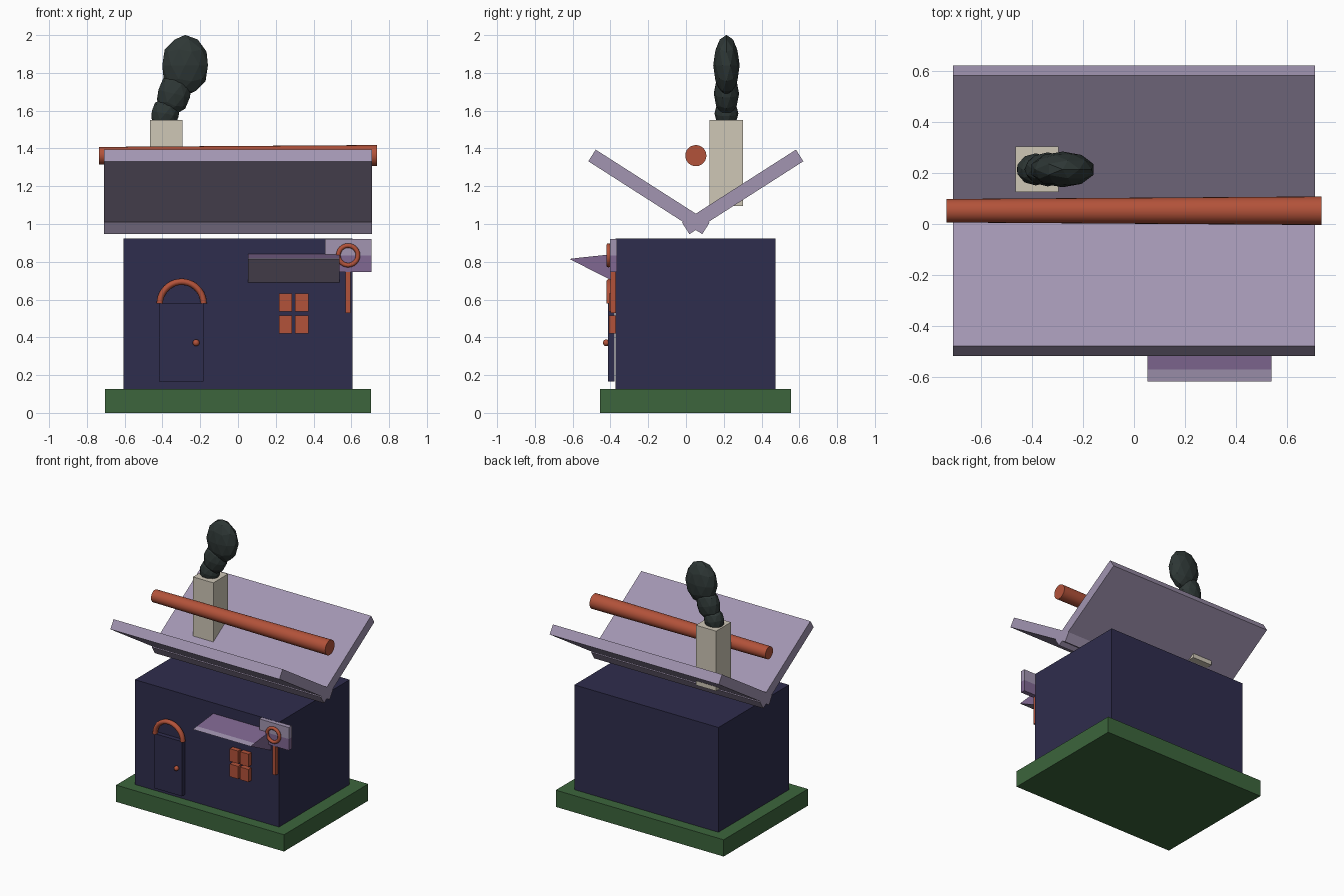
import bpy, bmesh, math
from mathutils import Vector

if "Cube" in bpy.data.objects:
    bpy.data.objects.remove(bpy.data.objects["Cube"])


def mat(name, r, g, b):
    m = bpy.data.materials.new(name)
    m.diffuse_color = (r, g, b, 1)
    m.use_nodes = True
    m.node_tree.nodes["Principled BSDF"].inputs["Base Color"].default_value = m.diffuse_color
    return m


NAVY = mat("navy wall", 0.028, 0.026, 0.075)
GREEN = mat("grass green", 0.045, 0.13, 0.045)
LILAC = mat("pale lilac", 0.36, 0.30, 0.44)
PURPLE = mat("purple", 0.22, 0.14, 0.29)
ORANGE = mat("rust orange", 0.45, 0.085, 0.042)
BEIGE = mat("stone beige", 0.62, 0.57, 0.47)
SMOKE = mat("dark smoke", 0.027, 0.038, 0.036)


def finish(name, *mats, smooth=False):
    o = bpy.context.object
    o.name = name
    for m in mats:
        o.data.materials.append(m)
    if smooth:
        bpy.ops.object.shade_smooth_by_angle(angle=math.radians(40))
    return o


def box(name, m, x, y, z, rot=(0, 0, 0)):
    """Box from (min, max) ranges on each axis."""
    c = [(a + b) / 2 for a, b in (x, y, z)]
    bpy.ops.mesh.primitive_cube_add(size=1, location=c, rotation=rot)
    o = finish(name, m)
    o.scale = [b - a for a, b in (x, y, z)]
    return o


def mesh(name, verts, faces, *mats):
    me = bpy.data.meshes.new(name)
    me.from_pydata(verts, [], faces)
    bm = bmesh.new()
    bm.from_mesh(me)
    bmesh.ops.recalc_face_normals(bm, faces=bm.faces)
    bm.to_mesh(me)
    bm.free()
    o = bpy.data.objects.new(name, me)
    bpy.context.collection.objects.link(o)
    for m in mats:
        me.materials.append(m)
    return o


# ground slab and house body
box("base", GREEN, (-0.705, 0.705), (-0.455, 0.555), (0, 0.127))
box("house_body", NAVY, (-0.605, 0.605), (-0.372, 0.475), (0.12, 0.922))

# V-shaped roof: two crossed slabs
for side, name in ((-1, "roof_front"), (1, "roof_back")):
    cy = 0.052 + side * 0.248
    box(name, LILAC, (-0.71, 0.71), (cy - 0.358, cy + 0.358),
        (1.17 - 0.0365, 1.17 + 0.0365), (side * math.radians(32.6), 0, 0))

# tapered beam floating over the valley
bpy.ops.mesh.primitive_cone_add(vertices=24, radius1=0.046, radius2=0.056, depth=1.47,
                                location=(0, 0.052, 1.362), rotation=(0, math.pi / 2, 0))
finish("ridge_beam", ORANGE, smooth=True)

# chimney
box("chimney", BEIGE, (-0.465, -0.295), (0.125, 0.303), (1.095, 1.55))

# smoke puffs: x, z, half sizes, lean
for i, (x, z, sx, sy, sz, lean) in enumerate([
        (-0.385, 1.585, 0.076, 0.063, 0.085, 0.2),
        (-0.338, 1.69, 0.09, 0.067, 0.118, 0.25),
        (-0.28, 1.84, 0.127, 0.07, 0.161, 0.0)]):
    bpy.ops.mesh.primitive_ico_sphere_add(subdivisions=2, radius=1,
                                          location=(x, 0.214, z), rotation=(0, lean, 0))
    finish(f"smoke_puff_{i + 1}", SMOKE).scale = (sx, sy, sz)

# door with knob
box("door", NAVY, (-0.417, -0.182), (-0.412, -0.378), (0.165, 0.58))
bpy.ops.mesh.primitive_uv_sphere_add(segments=16, ring_count=10, radius=0.018,
                                     location=(-0.222, -0.422, 0.371))
finish("door_knob", ORANGE, smooth=True)

# arch over the door: half a torus with closed ends
N, M = 20, 12
verts, faces = [], []
for i in range(N + 1):
    a = math.pi * i / N
    for j in range(M):
        b = math.tau * j / M
        r = 0.116 + 0.017 * math.cos(b)
        verts.append((-0.298 + r * math.cos(a), -0.402 + 0.02 * math.sin(b),
                      0.578 + r * math.sin(a)))
for i in range(N):
    for j in range(M):
        k = (j + 1) % M
        faces.append((i * M + j, i * M + k, (i + 1) * M + k, (i + 1) * M + j))
faces += [tuple(range(M)), tuple(range(N * M, N * M + M))]
arch = mesh("door_arch", verts, faces, ORANGE)
bpy.context.view_layer.objects.active = arch
arch.select_set(True)
bpy.ops.object.shade_smooth_by_angle(angle=math.radians(40))
bpy.ops.object.select_all(action='DESELECT')

# window panes
for x in ((0.216, 0.286), (0.302, 0.374)):
    for z in ((0.42, 0.516), (0.536, 0.632)):
        box("window_pane", ORANGE, x, (-0.408, -0.37), z)

# wedge awning, with a pale strip along the front edge and a pale underside
prof = [(-0.37, 0.842), (-0.57, 0.821), (-0.618, 0.815), (-0.37, 0.69)]
n = len(prof)
verts = [(x, y, z) for x in (0.053, 0.538) for y, z in prof]
faces = [tuple(range(n)), tuple(range(n, 2 * n))]
faces += [(i, (i + 1) % n, n + (i + 1) % n, n + i) for i in range(n)]
awning = mesh("awning", verts, faces, PURPLE, LILAC)
for p in awning.data.polygons:
    if p.normal.z < -0.3 or (p.normal.z > 0.3 and p.center.y < -0.57):
        p.material_index = 1

# hanging sign in two tones, ring and post
box("sign_top", LILAC, (0.46, 0.708), (-0.402, -0.366), (0.834, 0.921))
box("sign_bottom", PURPLE, (0.46, 0.708), (-0.402, -0.366), (0.747, 0.834))
bpy.ops.mesh.primitive_torus_add(major_radius=0.052, minor_radius=0.012, major_segments=24,
                                 minor_segments=10, location=(0.583, -0.41, 0.834),
                                 rotation=(math.pi / 2, 0, 0))
finish("sign_ring", ORANGE, smooth=True)
box("sign_post", ORANGE, (0.568, 0.596), (-0.4, -0.37), (0.528, 0.75))
